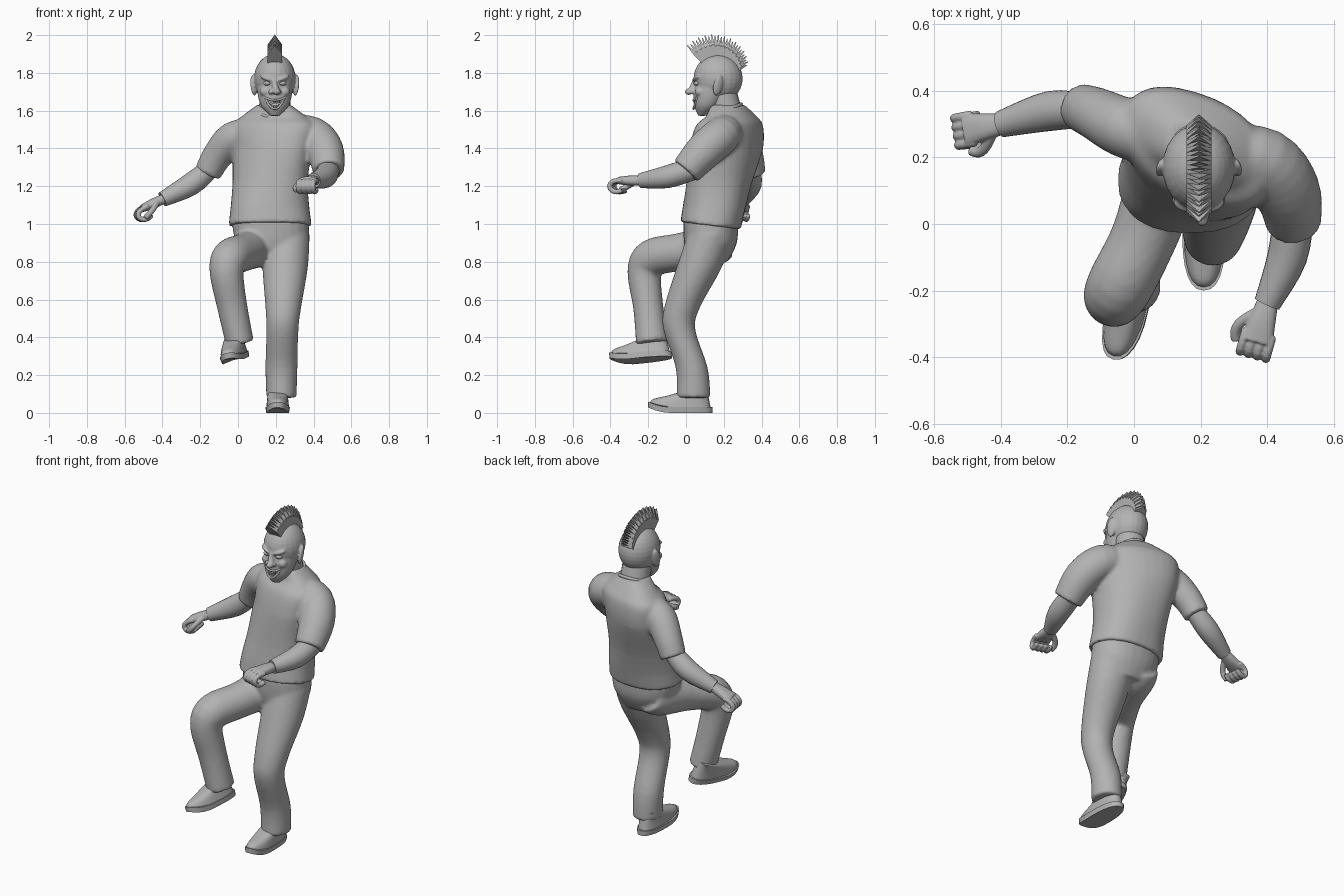
import bpy, bmesh, math
from mathutils import Vector, Matrix, Euler

if "Cube" in bpy.data.objects:
    bpy.data.objects.remove(bpy.data.objects["Cube"])

GREY = (.45, .45, .45, 1)
mat = bpy.data.materials.new("plain grey")
mat.use_nodes = True
mat.diffuse_color = GREY
mat.node_tree.nodes["Principled BSDF"].inputs["Base Color"].default_value = GREY
RIGHTWARD, UPWARD = Vector((1, 0, 0)), Vector((0, 0, 1))


def finish(name, bm, angle=50):
    bmesh.ops.recalc_face_normals(bm, faces=bm.faces)
    mesh = bpy.data.meshes.new(name)
    bm.to_mesh(mesh)
    bm.free()
    mesh.materials.append(mat)
    ob = bpy.data.objects.new(name, mesh)
    bpy.context.collection.objects.link(ob)
    bpy.ops.object.select_all(action='DESELECT')
    ob.select_set(True)
    bpy.context.view_layer.objects.active = ob
    bpy.ops.object.shade_smooth_by_angle(angle=math.radians(angle))
    return ob


def merge(name, parts, voxel, rounds):
    """Fuse overlapping parts into one smooth skin."""
    bpy.ops.object.select_all(action='DESELECT')
    for part in parts:
        part.select_set(True)
    ob = bpy.context.view_layer.objects.active = parts[0]
    bpy.ops.object.join()
    ob.name = name
    skin = ob.modifiers.new("skin", 'REMESH')
    skin.mode, skin.voxel_size = 'VOXEL', voxel
    soften = ob.modifiers.new("soften", 'SMOOTH')
    soften.factor, soften.iterations = .5, rounds
    for modifier in ("skin", "soften"):
        bpy.ops.object.modifier_apply(modifier=modifier)
    bpy.ops.object.shade_smooth_by_angle(angle=math.radians(50))
    return ob


def smooth_rings(rings, steps):
    """Catmull-Rom interpolation of ring tuples."""
    out = []
    last = len(rings) - 1
    for i in range(last):
        a, b, c, d = (rings[min(max(i + k, 0), last)] for k in (-1, 0, 1, 2))
        for s in range(steps):
            t = s / steps
            out.append([q + t / 2 * (r - p + t * (2*p - 5*q + 4*r - e + t * (3*(q - r) + e - p)))
                        for p, q, r, e in zip(a, b, c, d)])
    return out + [list(rings[-1])]


def loft(name, rings, axis=None, power=2, sides=24, steps=4, warp=None):
    """Rings are (x, y, z, radius, depth radius); level without an axis, else square to the path."""
    rings = smooth_rings([tuple(r) if len(r) > 4 else (*r, r[-1]) for r in rings], steps)
    points = [Vector(r[:3]) for r in rings]
    last = len(points) - 1
    bm = bmesh.new()
    loops = []
    for i, (p, ring) in enumerate(zip(points, rings)):
        u, v = RIGHTWARD, Vector((0, 1, 0))
        if axis is not None:
            tangent = (points[min(i + 1, last)] - points[max(i - 1, 0)]).normalized()
            u = (axis - tangent * axis.dot(tangent)).normalized()
            v = tangent.cross(u)
        loop = []
        for k in range(sides):
            c, s = math.cos(math.tau * k / sides), math.sin(math.tau * k / sides)
            q = p + u * ring[3] * math.copysign(abs(c) ** (2 / power), c) \
                  + v * ring[4] * math.copysign(abs(s) ** (2 / power), s)
            loop.append(bm.verts.new(warp(q) if warp else q))
        loops.append(loop)
    for a, b in zip(loops, loops[1:]):
        for k in range(sides):
            bm.faces.new((a[k - 1], a[k], b[k], b[k - 1]))
    bm.faces.new(loops[0])
    bm.faces.new(loops[-1])
    return finish(name, bm)


def tube(name, points, radius, axis):
    return loft(name, [(*p, radius) for p in points], axis, sides=10, steps=2)


def blob(name, loc, scale, rot=(0, 0, 0)):
    bm = bmesh.new()
    bmesh.ops.create_uvsphere(bm, u_segments=24, v_segments=16, radius=1,
                              matrix=Matrix.LocRotScale(Vector(loc), Euler(rot), Vector(scale)))
    return finish(name, bm)


def clamp(value):
    return max(0, min(1, value))


# Shirt: twisted body with a hem lower at the back, fused with the sleeves
def twist(q):
    chest, hem = clamp((q.z - 1.1) / .3), clamp((1.2 - q.z) / .2)
    return Vector((q.x, q.y - .3 * chest * (q.x - .19), q.z - .12 * hem * (q.y - .14)))


body = loft("shirt_body", [(.17, .13, .99, .22, .16), (.17, .17, 1.2, .2, .17), (.18, .21, 1.4, .21, .18),
                           (.19, .23, 1.52, .22, .16), (.19, .24, 1.57, .17, .12), (.19, .22, 1.63, .09, .085)],
            power=2.3, sides=32, warp=twist)
left_sleeve = loft("left_sleeve", [(.26, .22, 1.5, .08), (.39, .19, 1.47, .1), (.46, .1, 1.39, .1),
                                   (.48, 0, 1.28, .083)], UPWARD)
right_sleeve = loft("right_sleeve", [(.07, .26, 1.47, .09), (-.03, .29, 1.45, .09), (-.11, .33, 1.36, .08),
                                     (-.16, .35, 1.27, .072)], UPWARD)
merge("shirt", [body, left_sleeve, right_sleeve], .011, 5)
turns = [math.tau * k / 24 for k in range(25)]
tube("shirt_collar", [Vector((.195, .21, 1.6)) + Vector((.09 * math.cos(a), .082 * math.sin(a), .035 * math.sin(a)))
                      for a in turns], .009, UPWARD)

# Forearms
loft("left_forearm", [(.48, .03, 1.29, .06), (.46, -.1, 1.25, .06), (.4, -.24, 1.23, .04)], UPWARD)
loft("right_forearm", [(-.14, .34, 1.3, .05), (-.25, .34, 1.21, .06), (-.4, .3, 1.13, .04)], UPWARD)


# Half-closed hands
def hand(side, wrist, forward, thumb, curl):
    wrist, forward, thumb, curl = map(Vector, (wrist, forward, thumb, curl))

    def at(x, y, z):
        return wrist + forward * x + thumb * y + curl * z

    parts = [loft("palm", [(*at(-.02, 0, 0), .025, .03), (*at(.05, 0, 0), .027, .04),
                           (*at(.12, 0, 0), .02, .05)], -curl, power=2.4)]
    for i in range(4):
        y = .04 - .027 * i
        bend = [math.pi * k / 4 for k in range(6)]
        parts.append(tube("finger", [at(.09, y, 0)] + [
            at(.12 + .04 * math.sin(a), y, .03 - .03 * math.cos(a)) for a in bend], .014, thumb))
    parts.append(tube("thumb", [at(.03 + .1 * t, .02 + .05 * math.sin(2.2 * t), .05 * t)
                                for t in (0, .25, .5, .75, 1)], .016, curl))
    merge(side + "_hand", parts, .004, 3)


hand("left", (.4, -.24, 1.23), (-.27, -.96, 0), (-.96, .27, 0), -UPWARD)
hand("right", (-.4, .3, 1.13), (-.9, -.15, -.4), (.15, -1, 0), (.4, 0, -.9))

# Trousers: seat fused with both legs
seat = loft("trouser_seat", [(.17, .13, 1.02, .205, .145), (.18, .13, .9, .19, .14), (.19, .12, .8, .12, .1)],
            power=2.2)
left_leg = loft("left_leg", [(.26, .13, .95, .12), (.25, .07, .77, .12), (.24, -.02, .56, .095),
                             (.235, -.035, .44, .085), (.23, .03, .24, .085), (.23, .04, .08, .08, .09)])
right_leg = loft("right_leg", [(.11, .19, .91, .1), (.09, .13, .88, .11), (.03, -.04, .85, .1),
                               (-.04, -.18, .82, .1), (-.06, -.22, .74, .09), (-.03, -.2, .56, .08),
                               (.01, -.18, .37, .075, .085)], RIGHTWARD)
merge("trousers", [seat, left_leg, right_leg], .011, 5)


# Shoes: flat sole and a low rounded upper, with the toe turned up
def shoe(side, loc, degrees):
    place = Matrix.LocRotScale(Vector(loc), Euler([math.radians(d) for d in degrees]), None)

    def bend(q):
        toe = max(0, -.08 - q.y)
        return place @ Vector((q.x, q.y, q.z + 2 * toe * toe))

    def layer(z, toe, heel, width):
        return 0, (heel + toe) / 2, z, width, (heel - toe) / 2

    loft(side + "_shoe_sole", [layer(0, -.2, .14, .06), layer(.03, -.2, .14, .065)],
         power=2.4, warp=bend)
    loft(side + "_shoe_upper", [layer(.03 + .1 * t, -.19 + .25 * t * t, .13 - .02 * t, .06 - .01 * t)
                                for t in (0, .2, .4, .6, .8, 1)], power=2.4, steps=2, warp=bend)


shoe("left", (.21, 0, 0), (0, 0, 0))
shoe("right", (-.005, -.21, .28), (6, -14, -14))

# Neck and head
HEAD = Vector((.195, .17, 1.77))


def on_head(x, y, z):
    return HEAD + Vector((x, y, z))


loft("neck", [(*on_head(0, .05, -.2), .085), (*on_head(0, .02, -.07), .08)])
parts = [blob("skull", HEAD, (.11, .13, .13))]
parts.append(loft("jaw", [(*on_head(0, -.085, -.197), .025, .02), (*on_head(0, -.06, -.15), .07, .065),
                          (*on_head(0, -.04, -.09), .09, .09), (*on_head(0, -.01, 0), .1, .11)], sides=32))
parts.append(loft("nose", [(*on_head(0, -.12, 0), .012), (*on_head(0, -.13, -.035), .015),
                           (*on_head(.01, -.145, -.07), .02)], RIGHTWARD))
parts.append(blob("nose_tip", on_head(.01, -.155, -.07), (.019, .021, .017)))
for side, s in (("left", 1), ("right", -1)):
    parts.append(blob("nostril", on_head(s * .02, -.135, -.07), (.015, .016, .013)))
    parts.append(blob("brow", on_head(s * .04, -.112, 0), (.04, .022, .013), (0, -s * .35, s * .3)))
    parts.append(blob("cheek", on_head(s * .05, -.097, -.07), (.03, .026, .026)))
    parts.append(blob("ear", on_head(s * .112, 0, -.035), (.014, .027, .057), (-.15, s * .15, s * .4)))
    blob(side + "_eye", on_head(s * .04, -.11, -.025), (.02, .019, .013))
head = merge("head", parts, .005, 3)

# Open mouth, cut into the head
cutter = blob("mouth_cutter", on_head(0, -.13, -.133), (.042, .03, .022))
cutter.hide_render = True
cut = head.modifiers.new("mouth", 'BOOLEAN')
cut.operation, cut.object, cut.solver = 'DIFFERENCE', cutter, 'EXACT'
bpy.context.view_layer.objects.active = head
bpy.ops.object.modifier_apply(modifier="mouth")
bpy.data.objects.remove(cutter)


# Grinning lips and teeth
def grin(u, drop, y=-.13):
    return on_head(.052 * u, y + .02 * u * u, -.1 - drop * (1 - u * u))


for row, drop, inward in (("upper", .015, -1), ("lower", .06, 1)):
    tube(row + "_lip", [grin(k / 4, drop) for k in range(-4, 5)], .006, UPWARD)
    bm = bmesh.new()
    for k in range(-3, 4):
        spot = grin(k / 5, drop, -.125) + UPWARD * inward * .009
        bmesh.ops.create_cube(bm, size=1, matrix=Matrix.LocRotScale(spot, None, Vector((.009, .008, .016))))
    finish(row + "_teeth", bm, 30)

# Crest: a fan of thin pointed fins over the skull
bm = bmesh.new()
FINS, HALF = 26, .038
for i in range(FINS):
    t = i / (FINS - 1)
    angle = math.radians(133 - 108 * t)
    out = Vector((0, math.cos(angle), math.sin(angle)))
    along = out.cross(RIGHTWARD)
    tip = .242 - .065 * t * t - .008 * (i % 2)
    profile = ((-HALF, .1), (HALF, .1), (HALF, tip * .77), (0, tip), (-HALF, tip * .77))
    near, far = ([bm.verts.new(HEAD + RIGHTWARD * x + out * r + along * k * (.002 if r == tip else .0085))
                  for x, r in profile] for k in (-1, 1))
    bm.faces.new(near)
    bm.faces.new(far[::-1])
    for k in range(5):
        bm.faces.new((near[k - 1], near[k], far[k], far[k - 1]))
finish("hair_crest", bm, 10)
